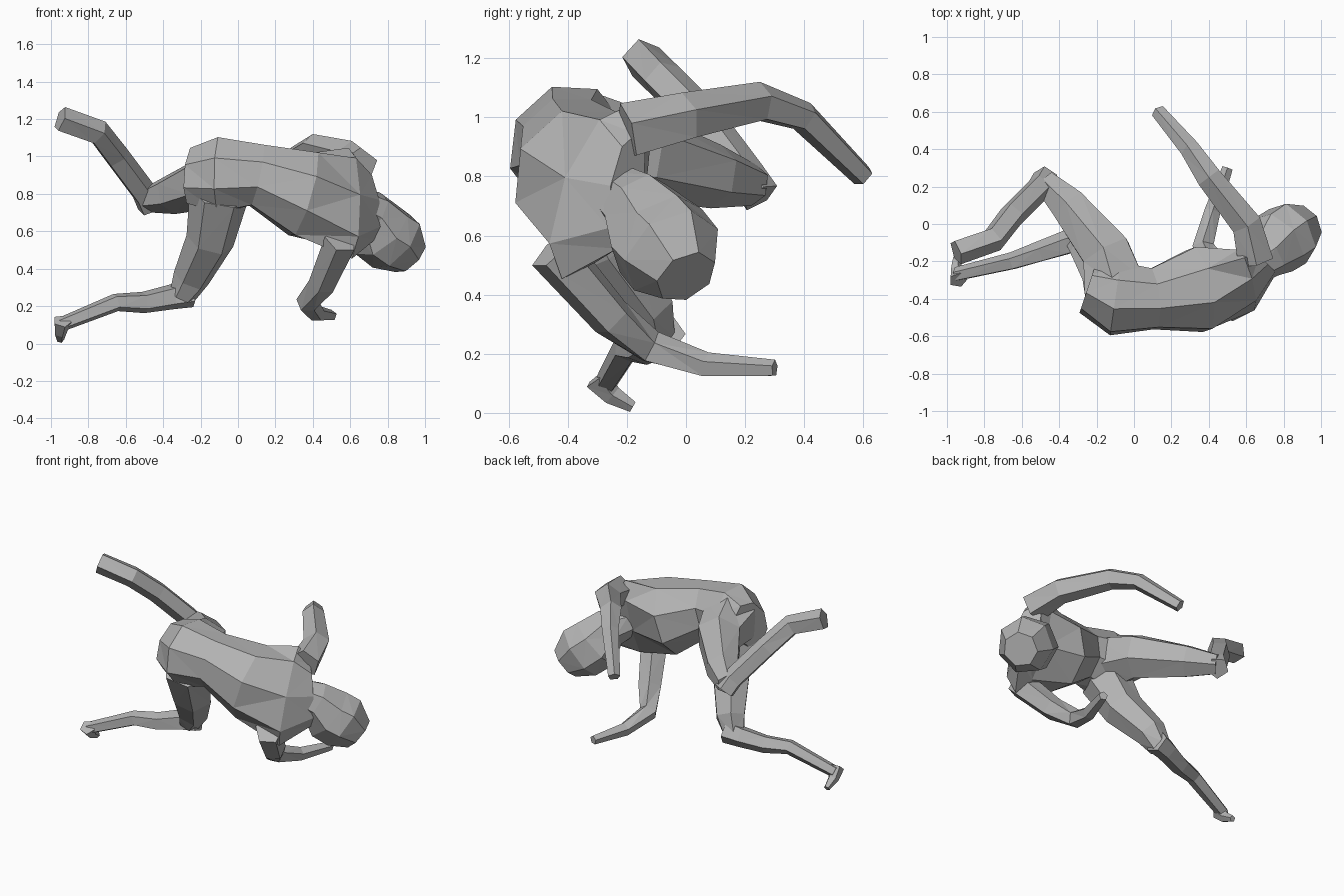
import bpy
import bmesh
from math import cos, sin, tau
from mathutils import Vector

default_cube = bpy.data.objects.get("Cube")
if default_cube:
    bpy.data.objects.remove(default_cube, do_unlink=True)

# One matte grey for the whole figure
grey = bpy.data.materials.new("plain_grey")
grey.use_nodes = True
grey.diffuse_color = (.45, .45, .45, 1)
shader = next(node for node in grey.node_tree.nodes if node.type == 'BSDF_PRINCIPLED')
shader.inputs["Base Color"].default_value = grey.diffuse_color
shader.inputs["Roughness"].default_value = .8

UP = Vector((0, 0, 1))
SIDEWAYS = Vector((1, 0, 0))
FORWARD = Vector((0, 1, 0))


def make_ring(bm, centre, along, side, width, depth, sides):
    """Add one flattened polygon ring square to the path direction."""
    side = (side - along * side.dot(along)).normalized()
    across = along.cross(side)
    angles = [tau * corner / sides for corner in range(sides)]
    return [bm.verts.new(centre + side * cos(angle) * width + across * sin(angle) * depth)
            for angle in angles]


def loft(name, path, widths, depths, side, sides):
    """Skin a faceted body along a path, with a width and depth at each point."""
    bm = bmesh.new()
    points = [Vector(point) for point in path]
    rings = []
    for index, centre in enumerate(points):
        following = points[min(index + 1, len(points) - 1)]
        previous = points[max(index - 1, 0)]
        along = (following - previous).normalized()
        rings.append(make_ring(bm, centre, along, side, widths[index], depths[index], sides))
    for lower, upper in zip(rings, rings[1:]):
        for corner in range(sides):
            beside = (corner + 1) % sides
            bm.faces.new((lower[corner], lower[beside], upper[beside], upper[corner]))
    bm.faces.new(reversed(rings[0]))
    bm.faces.new(rings[-1])
    bmesh.ops.triangulate(bm, faces=bm.faces[:])
    bmesh.ops.recalc_face_normals(bm, faces=bm.faces[:])
    mesh = bpy.data.meshes.new(name)
    bm.to_mesh(mesh)
    bm.free()
    mesh.materials.append(grey)
    bpy.context.collection.objects.link(bpy.data.objects.new(name, mesh))


def limb(name, path, start, end, side, sides=5):
    """Loft a limb whose thickness tapers evenly from start to end."""
    steps = len(path) - 1
    radii = [start + (end - start) * index / steps for index in range(len(path))]
    loft(name, path, radii, radii, side, sides)


# Torso from the hips to the shoulder line, rolled onto its side
loft("torso",
     path=[(-.25, -.35, .9), (-.1, -.4, .9), (.1, -.4, .9),
           (.35, -.35, .8), (.6, -.3, .75), (.7, -.2, .75)],
     widths=[.17, .22, .18, .25, .32, .2],
     depths=[.12, .2, .17, .24, .13, .08],
     side=UP + FORWARD / 2 + SIDEWAYS / 6, sides=8)

# Neck and drooping head
head_radii = [.1, .13, .18, .18, .11]
loft("head",
     path=[(.6, -.25, .75), (.7, -.17, .7), (.76, -.1, .6), (.84, -.05, .54), (.92, 0, .46)],
     widths=head_radii, depths=head_radii,
     side=FORWARD + UP / 3, sides=7)

# Arm reaching forward at shoulder height
limb("raised_arm",
     path=[(.65, -.2, .95), (.6, 0, 1), (.4, .25, 1.05), (.3, .4, 1), (.13, .6, .8)],
     start=.1, end=.04, side=UP)

# Arm hanging down, bent at the elbow
limb("hanging_arm",
     path=[(.55, -.45, .55), (.45, -.25, .32), (.37, -.12, .22), (.42, .07, .16), (.5, .3, .15)],
     start=.09, end=.03, side=UP)

# Leg swung up behind: thigh, then shin and foot
limb("raised_thigh",
     path=[(-.1, -.35, .9), (-.15, -.15, .87), (-.35, .1, .8), (-.48, .23, .77)],
     start=.19, end=.07, side=UP, sides=6)
limb("raised_shin",
     path=[(-.47, .25, .73), (-.5, .2, .8), (-.65, .05, 1), (-.75, -.08, 1.13), (-.95, -.15, 1.2)],
     start=.07, end=.07, side=SIDEWAYS + UP)

# Supporting leg: thigh, shin and foot
limb("lower_thigh",
     path=[(-.1, -.4, .8), (-.15, -.28, .55), (-.25, -.13, .35), (-.3, -.1, .25)],
     start=.16, end=.07, side=SIDEWAYS, sides=6)
limb("lower_shin",
     path=[(-.25, -.08, .27), (-.35, -.1, .25), (-.5, -.15, .22), (-.65, -.2, .22), (-.95, -.27, .1)],
     start=.08, end=.04, side=FORWARD)
limb("lower_foot",
     path=[(-.94, -.3, .12), (-.95, -.25, .06), (-.95, -.18, .02)],
     start=.05, end=.02, side=SIDEWAYS)
